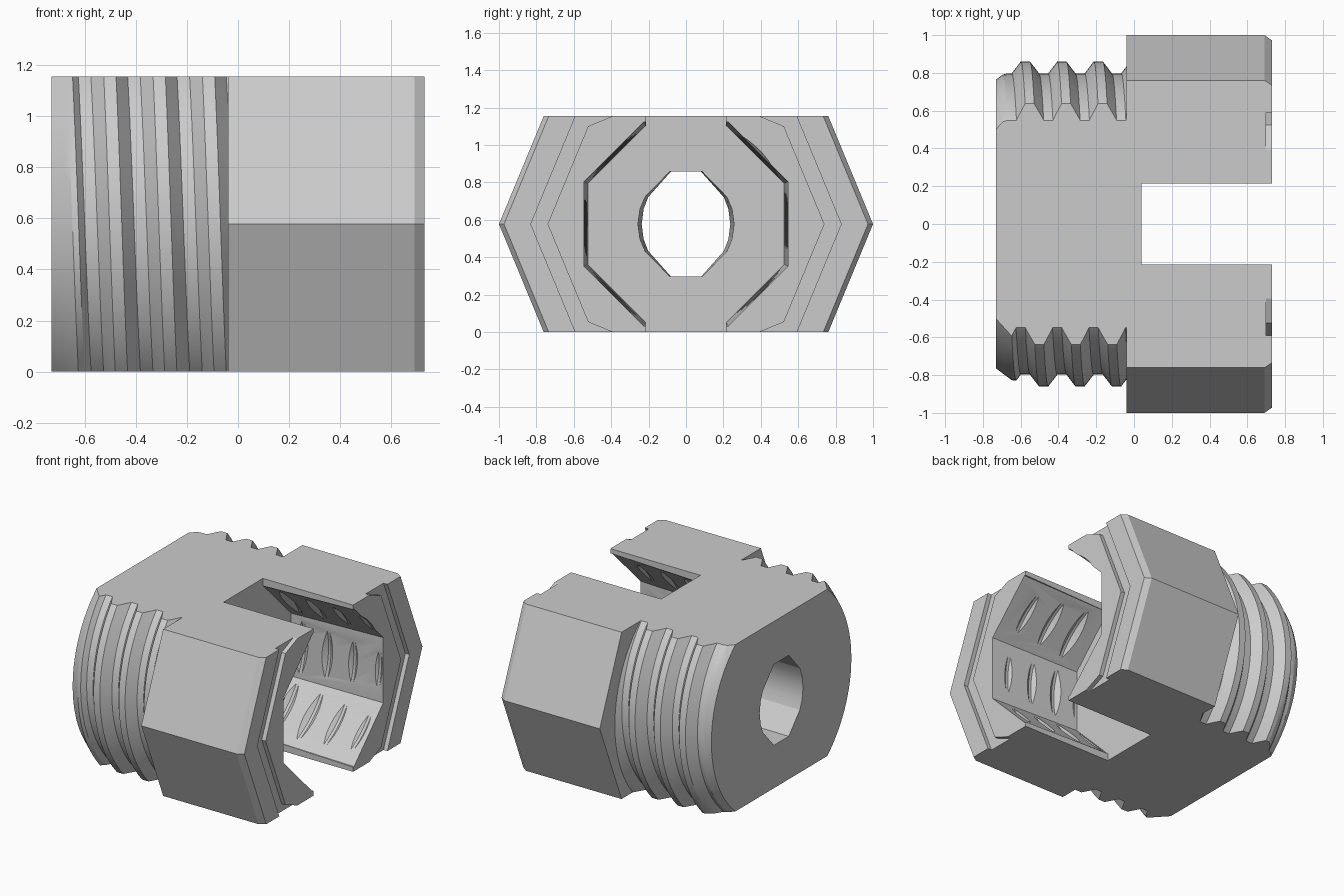
import bpy, bmesh, math

if "Cube" in bpy.data.objects:
    bpy.data.objects.remove(bpy.data.objects["Cube"], do_unlink=True)

ZC = 0.577          # height of the long axis, which runs along x
PITCH = 0.193

steel = bpy.data.materials.new("plain grey")
steel.use_nodes = True
GREY = (0.6, 0.6, 0.6, 1)
steel.diffuse_color = GREY
steel.node_tree.nodes["Principled BSDF"].inputs["Base Color"].default_value = GREY


def finish(name, bm):
    bmesh.ops.recalc_face_normals(bm, faces=bm.faces)
    mesh = bpy.data.meshes.new(name)
    bm.to_mesh(mesh)
    bm.free()
    mesh.materials.append(steel)
    ob = bpy.data.objects.new(name, mesh)
    bpy.context.collection.objects.link(ob)
    return ob


def loft(name, sections, cyclic=False):
    """Skin (x, [(y, z), ...]) outlines; cap the ends or join them in a ring."""
    bm = bmesh.new()
    rings = [[bm.verts.new((x, y, z + ZC)) for y, z in pts] for x, pts in sections]
    pairs = list(zip(rings, rings[1:]))
    if cyclic:
        pairs.append((rings[-1], rings[0]))
    else:
        bm.faces.new(rings[0])
        bm.faces.new(rings[-1])
    for a, b in pairs:
        for i in range(len(a)):
            j = (i + 1) % len(a)
            bm.faces.new((a[i], a[j], b[j], b[i]))
    return finish(name, bm)


def octagon(r, turn=0.0):
    angles = [turn + i * math.pi / 4 for i in range(8)]
    return [(r * math.cos(a), r * math.sin(a)) for a in angles]


def rectangle(hy, hz):
    return [(-hy, -hz), (hy, -hz), (hy, hz), (-hy, hz)]


def thread(name, x0, x1, root, crest, phase, flat, slope, lead=None, n=96):
    """Helical trapezoid thread, trimmed flat at x0 and x1."""
    knots = [-flat / 2, flat / 2, flat / 2 + slope, PITCH - flat / 2 - slope]
    marks = []
    for a, b in zip(knots, knots[1:] + [PITCH - flat / 2]):
        marks += [a, (a + b) / 2]

    def radius(x, turn):
        u = (x - phase - PITCH * turn) % PITCH
        d = min(u, PITCH - u)
        r = crest - (crest - root) * min(1, max(0, (d - flat / 2) / slope))
        return min(r, lead(x)) if lead else r

    k0 = math.floor((x0 - phase) / PITCH) - 2
    k1 = math.ceil((x1 - phase) / PITCH) + 2
    bm = bmesh.new()
    cols = []
    for i in range(n + 1):
        t = i / n
        a = 2 * math.pi * t
        col = []
        for k in range(k0, k1):
            for m in marks:
                x = min(x1, max(x0, phase + PITCH * (k + t) + m))
                r = radius(x, t)
                col.append(bm.verts.new((x, r * math.cos(a), ZC + r * math.sin(a))))
        cols.append(col)
    for a, b in zip(cols, cols[1:]):
        for j in range(len(a) - 1):
            bm.faces.new((a[j], a[j + 1], b[j + 1], b[j]))
    bmesh.ops.remove_doubles(bm, verts=bm.verts, dist=1e-5)
    bmesh.ops.holes_fill(bm, edges=[e for e in bm.edges if e.is_boundary], sides=0)
    return finish(name, bm)


def combine(target, tool, operation):
    mod = target.modifiers.new(operation.title(), 'BOOLEAN')
    mod.operation, mod.solver, mod.object = operation, 'EXACT', tool
    bpy.context.view_layer.objects.active = target
    bpy.ops.object.modifier_apply(modifier=mod.name)
    bpy.data.objects.remove(tool, do_unlink=True)


# Octagonal head with a chamfered mouth edge
body = loft("threaded_fitting", [(-0.04, octagon(1)), (0.69, octagon(1)),
                                 (0.73, octagon(0.973))])

# Threaded shank with a tapered lead-in at its free end
shank = thread("shank", -0.73, 0.0, 0.797, 0.86, -0.575, 0.048, 0.048,
               lead=lambda x: 0.765 + 0.75 * (x + 0.73))
combine(body, shank, 'UNION')

# Shallow groove round the mouth face
combine(body, loft("groove_cutter", [(0.70, octagon(0.83)), (0.80, octagon(0.83)),
                                     (0.80, octagon(0.74)), (0.70, octagon(0.74))],
                   cyclic=True), 'DIFFERENCE')

# Slightly tapered octagonal socket, running a little past the mouth
to_corner = 1 / math.cos(math.pi / 8)
combine(body, loft("socket_cutter",
                   [(0.04, octagon(0.525 * to_corner, math.pi / 8)),
                    (0.75, octagon(0.5456 * to_corner, math.pi / 8))]), 'DIFFERENCE')

# Internal thread, which nicks each socket wall in lens shapes
combine(body, thread("tap_cutter", 0.06, 0.75, 0.50, 0.557, 0.505, 0.02, 0.07),
        'DIFFERENCE')

# Through hole in the shank, narrowing towards the free end
quarter = [(0.235, 0), (0.225, 0.08), (0.2, 0.145), (0.08, 0.28)]
half = quarter + [(-y, z) for y, z in reversed(quarter)]
hole = half + [(y, -z) for y, z in reversed(half[1:-1])]
wide = [(y * 1.1, z) for y, z in hole]
combine(body, loft("hole_cutter", [(-0.80, hole), (0.10, wide)]), 'DIFFERENCE')

# Slot across the head, then the flats on the top and underside
combine(body, loft("slot_cutter", [(0.04, rectangle(0.215, 1.2)),
                                   (0.90, rectangle(0.215, 1.2))]), 'DIFFERENCE')
combine(body, loft("flats_cutter", [(-1, rectangle(1.2, ZC)),
                                    (1, rectangle(1.2, ZC))]), 'INTERSECT')

# Smooth round surfaces, crisp edges
bpy.ops.object.select_all(action='DESELECT')
body.select_set(True)
bpy.context.view_layer.objects.active = body
bpy.ops.object.shade_smooth_by_angle(angle=math.radians(20))
